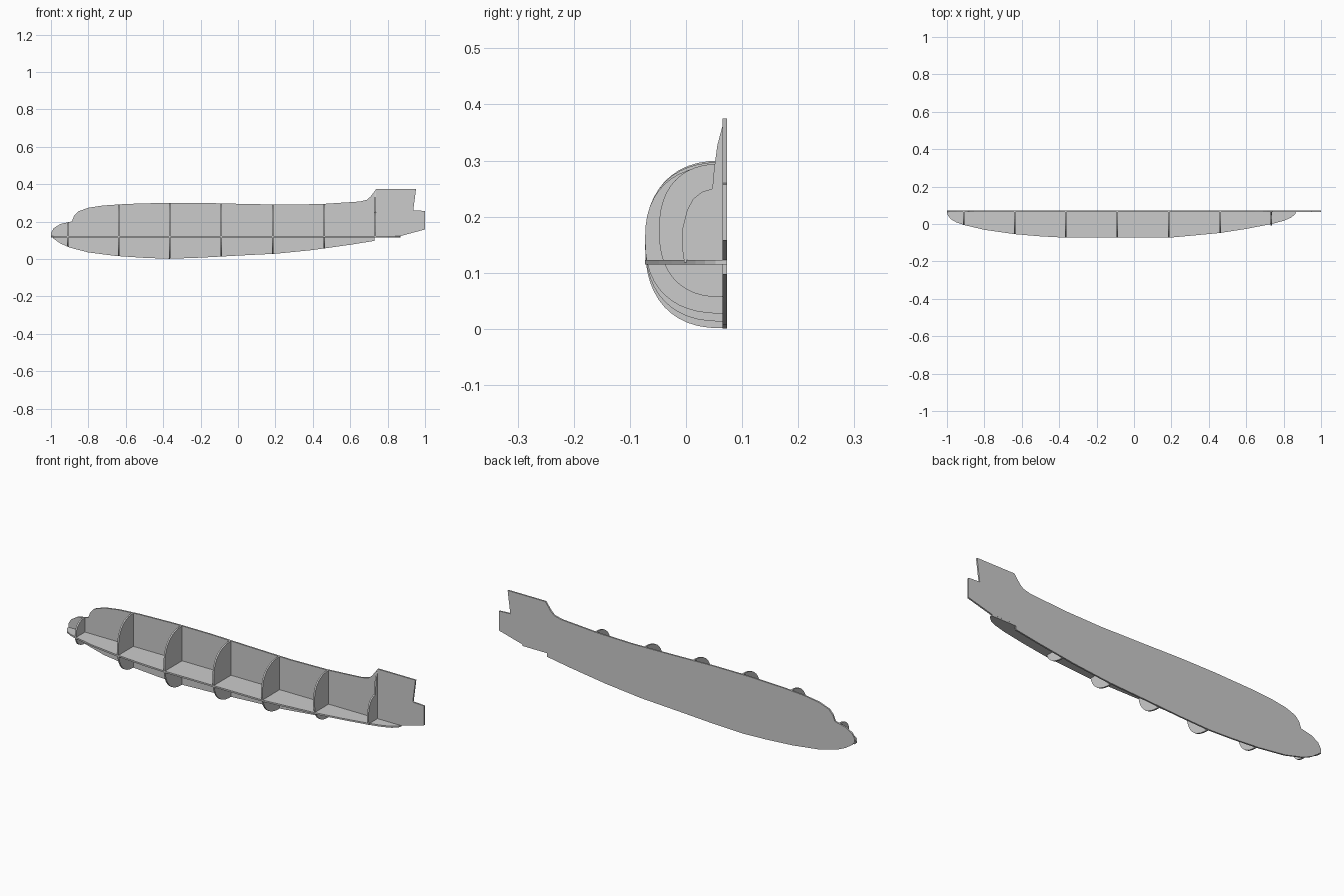
import bpy
import bmesh
from mathutils import Vector
from math import cos, sin, pi

T = 0.008            # sheet thickness
KEEL_IN, KEEL_OUT = 0.065, 0.073


def sheet(name, points, offset):
    """Flat outline (3D points) thickened along the offset vector."""
    bm = bmesh.new()
    face = bm.faces.new([bm.verts.new(p) for p in points])
    ext = bmesh.ops.extrude_face_region(bm, geom=[face])
    moved = [g for g in ext["geom"] if isinstance(g, bmesh.types.BMVert)]
    bmesh.ops.translate(bm, verts=moved, vec=Vector(offset))
    bmesh.ops.recalc_face_normals(bm, faces=bm.faces)
    mesh = bpy.data.meshes.new(name)
    bm.to_mesh(mesh)
    bm.free()
    obj = bpy.data.objects.new(name, mesh)
    bpy.context.collection.objects.link(obj)
    return obj


def lerp(path, x):
    for (x0, v0), (x1, v1) in zip(path, path[1:]):
        if x0 <= x <= x1:
            return v0 + (v1 - v0) * (x - x0) / (x1 - x0)


# Side silhouette: upper edge, tail fin, lower edge
top = [(-1, 0.14), (-0.985, 0.165), (-0.95, 0.187), (-0.888, 0.201),
       (-0.877, 0.23), (-0.855, 0.254), (-0.8, 0.274), (-0.72, 0.286),
       (-0.6, 0.294), (-0.4, 0.3), (-0.2, 0.3), (0, 0.295), (0.25, 0.29),
       (0.45, 0.294), (0.65, 0.307), (0.69, 0.317), (0.71, 0.335)]
fin = [(0.74, 0.375), (0.952, 0.375), (0.937, 0.26), (1, 0.257),
       (1, 0.158), (0.87, 0.123), (0.73, 0.121)]
bottom = [(-1, 0.125), (-0.985, 0.108), (-0.95, 0.083), (-0.9, 0.061),
          (-0.8, 0.035), (-0.65, 0.016), (-0.5, 0.006), (-0.37, 0.001),
          (-0.2, 0.007), (0, 0.018), (0.2, 0.028), (0.4, 0.048),
          (0.6, 0.076), (0.73, 0.097)]
outline = top + fin + bottom[::-1]
sheet("keel_panel", [(x, KEEL_IN, z) for x, z in outline], (0, KEEL_OUT - KEEL_IN, 0))

# Horizontal floor panel
side = [(-0.998, 0.05), (-0.98, 0.026), (-0.95, 0.009), (-0.91, -0.005),
        (-0.8, -0.031), (-0.64, -0.054), (-0.5, -0.066), (-0.37, -0.073),
        (0.19, -0.073), (0.3, -0.063), (0.46, -0.048), (0.6, -0.026),
        (0.735, 0.0), (0.8, 0.017), (0.84, 0.034), (0.862, 0.053)]
floor = [(-1, 0.0728)] + side + [(0.868, 0.0728)]
sheet("floor_panel", [(x, y, 0.115) for x, y in floor], (0, 0, T))

# Half-round ribs following the silhouette and the floor width
N, POWER = 24, 2 / 2.4
for i, x in enumerate([-0.91, -0.638, -0.364, -0.089, 0.185, 0.46]):
    z1, z0 = lerp(top, x), lerp(bottom, x)
    mid, half, width = (z1 + z0) / 2, (z1 - z0) / 2, 0.066 - lerp(side, x)
    pts = []
    for k in range(N + 1):
        a = -pi / 2 + pi * k / N
        c, s = max(cos(a), 0.0), sin(a)
        h = abs(s) ** POWER * (1 if s > 0 else -1)
        pts.append((x - T / 2, 0.066 - width * c ** POWER, mid + half * h))
    sheet(f"rib_{i + 1}", pts, (T, 0, 0))

# Tail rib: above the floor only, running up into the fin root
tail = [(0.066, 0.118), (-0.003, 0.118), (-0.007, 0.145), (-0.006, 0.18),
        (0.002, 0.212), (0.013, 0.232), (0.028, 0.244), (0.047, 0.25),
        (0.05, 0.285), (0.056, 0.328), (0.0645, 0.36), (0.066, 0.36)]
sheet("tail_rib", [(0.731, y, z) for y, z in tail], (T, 0, 0))
